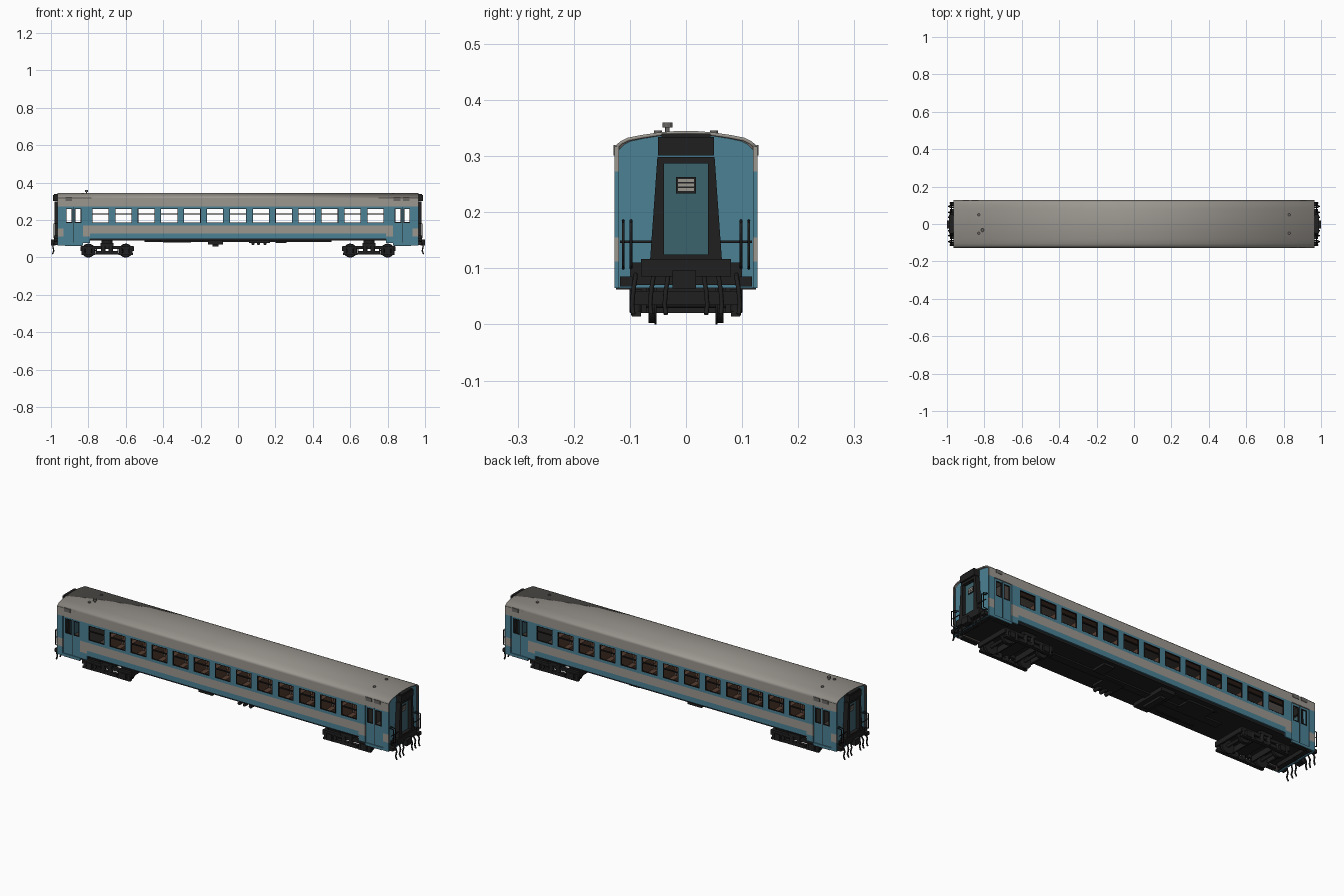
import bpy, bmesh, math
from mathutils import Matrix, Vector

if "Cube" in bpy.data.objects:
    bpy.data.objects.remove(bpy.data.objects["Cube"])

def mat(name, r, g, b):
    m = bpy.data.materials.new(name)
    m.diffuse_color = (r, g, b, 1)
    m.use_nodes = True
    m.node_tree.nodes["Principled BSDF"].inputs["Base Color"].default_value = m.diffuse_color
    return m

BLUE = mat("blue paint", 0.07, 0.22, 0.30)
GREY = mat("warm grey paint", 0.33, 0.31, 0.28)
TEAL = mat("dark teal", 0.045, 0.125, 0.155)
BLACK = mat("black steel", 0.014, 0.014, 0.015)
INNER = mat("dark interior", 0.05, 0.042, 0.037)
BROWN = mat("seat brown", 0.09, 0.045, 0.028)
VENT = mat("vent grey", 0.14, 0.135, 0.125)
SIGNS = (-1, 1)

def finish(name, bm, mats, smooth=False, shell=None, shift=0, recalc=True):
    if recalc:
        bmesh.ops.recalc_face_normals(bm, faces=bm.faces[:])
    me = bpy.data.meshes.new(name)
    bm.to_mesh(me)
    bm.free()
    for m in mats:
        me.materials.append(m)
    ob = bpy.data.objects.new(name, me)
    bpy.context.collection.objects.link(ob)
    if smooth:
        bpy.ops.object.select_all(action='DESELECT')
        ob.select_set(True)
        bpy.context.view_layer.objects.active = ob
        bpy.ops.object.shade_smooth_by_angle(angle=math.radians(35))
    if shell:
        mod = ob.modifiers.new("shell", 'SOLIDIFY')
        mod.thickness, mod.offset, mod.material_offset = shell, -1, shift
    return ob

def box(bm, x0, x1, y0, y1, z0, z1):
    c = Vector(((x0 + x1) / 2, (y0 + y1) / 2, (z0 + z1) / 2))
    s = Matrix.Diagonal((abs(x1 - x0), abs(y1 - y0), abs(z1 - z0), 1))
    bmesh.ops.create_cube(bm, size=1, matrix=Matrix.Translation(c) @ s)

def cyl(bm, c, r, h, axis='Z', n=20):
    rot = {'Z': Matrix(), 'Y': Matrix.Rotation(math.pi / 2, 4, 'X'), 'X': Matrix.Rotation(math.pi / 2, 4, 'Y')}[axis]
    bmesh.ops.create_cone(bm, cap_ends=True, segments=n, radius1=r, radius2=r, depth=h,
                          matrix=Matrix.Translation(c) @ rot)

def panel(name, s, y, xs, zs, rule, mats, shell):
    """Upright wall of grid cells; rule(x, z) gives the material index or None for a hole."""
    bm = bmesh.new()
    V = [[bm.verts.new((x, s * y, z)) for z in zs] for x in xs]
    for i in range(len(xs) - 1):
        for j in range(len(zs) - 1):
            k = rule((xs[i] + xs[i + 1]) / 2, (zs[j] + zs[j + 1]) / 2)
            if k is not None:
                q = [V[i][j], V[i + 1][j], V[i + 1][j + 1], V[i][j + 1]]
                bm.faces.new(q if s < 0 else q[::-1]).material_index = k
    bmesh.ops.delete(bm, geom=[v for v in bm.verts if not v.link_faces], context='VERTS')
    finish(name, bm, mats, shell=shell, shift=2, recalc=False)

def tubes(name, paths, r, m):
    cu = bpy.data.curves.new(name, 'CURVE')
    cu.dimensions, cu.bevel_depth, cu.bevel_resolution = '3D', r, 1
    for p in paths:
        sp = cu.splines.new('POLY')
        sp.points.add(len(p) - 1)
        for pt, co in zip(sp.points, p):
            pt.co = (*co, 1)
    cu.materials.append(m)
    ob = bpy.data.objects.new(name, cu)
    bpy.context.collection.objects.link(ob)
    bpy.ops.object.select_all(action='DESELECT')
    ob.select_set(True)
    bpy.context.view_layer.objects.active = ob
    bpy.ops.object.convert(target='MESH')

# Side walls with window and door openings
WX = [-0.735 + 0.1225 * i for i in range(13)]
HW, Z0, Z1 = 0.046, 0.185, 0.263
D0, D1 = 0.83, 0.932
xs = sorted({round(w + d, 4) for w in WX for d in (-HW, HW)} | {s * v for s in SIGNS for v in (0.79, D0, D1, 0.965)})
zs = [0.065, 0.078, 0.1, 0.112, 0.128, 0.155, 0.171, Z0, Z1, 0.273, 0.317]

def wall_rule(x, z):
    a = abs(x)
    if D0 < a < D1 and 0.078 < z < 0.273:
        return None
    if Z0 < z < Z1 and any(abs(x - w) < HW for w in WX):
        return None
    if (a < 0.79 and z < 0.1) or (a < D0 and z < 0.078):
        return None
    if z > 0.273:
        return 1
    if a < 0.79:
        return int(0.128 < z < 0.171)
    if a < D0:
        return int(0.112 < z < 0.171)
    return int(a > D1 and 0.112 < z < 0.155)

LEAF = ((0.838, 0.873), (0.885, 0.92))
def door_rule(x, z):
    return None if Z0 < z < Z1 and any(a < abs(x) < b for a, b in LEAF) else 0

for s in SIGNS:
    panel("side_wall", s, 0.127, xs, zs, wall_rule, [BLUE, GREY, INNER, INNER], 0.008)
    for e in SIGNS:
        dx = sorted(e * v for v in (D0, *LEAF[0], *LEAF[1], D1))
        panel("side_door", s, 0.122, dx, [0.078, Z0, Z1, 0.273], door_rule, [BLUE, GREY, INNER, INNER], 0.005)

# Roof and end walls share one arch profile
half = [(0.127, 0.317), (0.117, 0.3265), (0.105, 0.3325), (0.08, 0.3375), (0.05, 0.342), (0.025, 0.3442)]
arch = [(-y, z) for y, z in half] + [(0, 0.345)] + half[::-1]
bm = bmesh.new()
rows = [(bm.verts.new((-0.965, y, z)), bm.verts.new((0.965, y, z))) for y, z in arch]
for a, b in zip(rows, rows[1:]):
    bm.faces.new((a[0], a[1], b[1], b[0]))
finish("roof", bm, [GREY, INNER], smooth=True, shell=0.006, shift=1, recalc=False)

ring = [(-0.127, 0.065), (-0.127, 0.273)] + arch + [(0.127, 0.273), (0.127, 0.065)]
for e in SIGNS:
    bm = bmesh.new()
    out = [bm.verts.new((e * 0.965, y, z)) for y, z in ring]
    ins = [bm.verts.new((e * 0.957, y * 0.945, z - 0.006 if z > 0.28 else z)) for y, z in ring]
    for i in range(len(ring)):
        j = (i + 1) % len(ring)
        f = bm.faces.new((out[i], out[j], ins[j], ins[i]))
        f.material_index = int(f.calc_center_median().z > 0.28)
    bm.faces.new(ins)
    finish("end_wall", bm, [BLUE, GREY])

# Window frames with a middle bar, and door window frames
bm, dm = bmesh.new(), bmesh.new()
def frame(b, x0, x1, y0, y1, t, bar):
    for z in (Z0, Z1 - t):
        box(b, x0, x1, y0, y1, z, z + t)
    for x in (x0, x1 - t):
        box(b, x, x + t, y0, y1, Z0, Z1)
    if bar:
        box(b, x0, x1, y0, y1, 0.231, 0.236)
for s in SIGNS:
    for w in WX:
        frame(bm, w - HW, w + HW, s * 0.12, s * 0.1275, 0.003, True)
    for e in SIGNS:
        for a, b in LEAF:
            frame(dm, min(e * a, e * b), max(e * a, e * b), s * 0.118, s * 0.1235, 0.004, False)
        box(dm, e * 0.88, e * 0.878, s * 0.12, s * 0.1232, 0.08, 0.27)
finish("window_frames", bm, [BLACK])
finish("door_window_frames", dm, [BLACK])

# Interior: floor, partitions, seats, luggage rails
bm = bmesh.new()
box(bm, -0.95, 0.95, -0.117, 0.117, 0.118, 0.125)
for e in SIGNS:
    box(bm, e * 0.80, e * 0.806, -0.117, 0.117, 0.12, 0.325)
finish("floor_and_partitions", bm, [INNER])
bm = bmesh.new()
for i in range(14):
    x = -0.79625 + 0.1225 * i
    for s in SIGNS:
        if 0 < i < 13:
            box(bm, x - 0.013, x + 0.013, s * 0.025, s * 0.115, 0.125, 0.225)
            box(bm, x - 0.04, x + 0.04, s * 0.025, s * 0.115, 0.145, 0.16)
for s in SIGNS:
    box(bm, -0.8, 0.8, s * 0.085, s * 0.118, 0.266, 0.27)
finish("seats", bm, [BROWN])

# Roof fittings and wall vents
bm = bmesh.new()
cyl(bm, (-0.81, -0.033, 0.348), 0.004, 0.014)
cyl(bm, (-0.81, -0.033, 0.3555), 0.009, 0.009, n=12)
for e in SIGNS:
    for s in SIGNS:
        cyl(bm, (e * 0.83, s * 0.05, 0.343), 0.007, 0.005, n=12)
    for x in (-0.905, 0.85, 0.9):
        box(bm, -e * x - 0.018, -e * x + 0.018, e * 0.126, e * 0.129, 0.301, 0.32)
finish("vents", bm, [VENT])

# Gangway at each end: tapered frame, hood, door and door window
for e in SIGNS:
    bm = bmesh.new()
    o = [(-0.064, 0.115), (-0.051, 0.298), (0.051, 0.298), (0.064, 0.115)]
    n = [(-0.039, 0.125), (-0.039, 0.287), (0.039, 0.287), (0.039, 0.125)]
    L = [[bm.verts.new((e * x, y, z)) for y, z in p] for x, p in ((0.95, o), (0.982, o), (0.982, n), (0.95, n))]
    for a in range(4):
        for i in range(4):
            j, b = (i + 1) % 4, (a + 1) % 4
            bm.faces.new((L[a][i], L[a][j], L[b][j], L[b][i]))
    box(bm, e * 0.95, e * 0.988, -0.05, 0.05, 0.301, 0.334)
    box(bm, e * 0.95, e * 0.984, -0.044, 0.044, 0.334, 0.34)
    box(bm, e * 0.95, e * 0.985, -0.08, 0.08, 0.085, 0.117)
    box(bm, e * 0.95, e * 0.967, -0.018, 0.018, 0.233, 0.263)
    finish("gangway", bm, [BLACK])
    bm = bmesh.new()
    box(bm, e * 0.95, e * 0.964, -0.04, 0.04, 0.124, 0.288)
    finish("gangway_door", bm, [TEAL])
    bm = bmesh.new()
    for z in (0.238, 0.246, 0.254):
        box(bm, e * 0.96, e * 0.968, -0.014, 0.014, z, z + 0.005)
    finish("gangway_door_window", bm, [GREY])

# End grab rails, hoses and coupler
rails, hoses = [], []
bm = bmesh.new()
for e in SIGNS:
    for s in SIGNS:
        for y in (0.098, 0.112):
            rails.append([(e * x, s * y, z) for x, z in ((0.957, 0.185), (0.985, 0.18), (0.985, 0.105), (0.957, 0.1))])
        rails.append([(e * 0.975, s * 0.06, 0.147), (e * 0.975, s * 0.118, 0.147)])
        for y in (0.032, 0.058, 0.09):
            hoses.append([(e * x, s * (y + d), z) for x, d, z in
                          ((0.955, 0, 0.09), (0.98, 0, 0.085), (0.99, 0.004, 0.06), (0.985, 0.006, 0.035), (0.992, 0.004, 0.018))])
        box(bm, e * 0.95, e * 0.985, s * 0.095, s * 0.118, 0.068, 0.085)
    box(bm, e * 0.93, e * 0.962, -0.1, 0.1, 0.07, 0.11)
    box(bm, e * 0.93, e * 0.985, -0.013, 0.013, 0.068, 0.092)
    box(bm, e * 0.975, e * 1.0, -0.024, 0.018, 0.064, 0.096)
finish("coupler_and_headstock", bm, [BLACK])
tubes("end_grab_rails", rails, 0.0025, BLACK)
tubes("end_hoses", hoses, 0.004, BLACK)

# Underframe with hanging equipment
bm = bmesh.new()
box(bm, -0.95, 0.95, -0.117, 0.117, 0.09, 0.119)
for x0, x1, y0, y1, z in ((-0.16, -0.08, -0.1, 0.1, 0.07), (-0.135, -0.105, -0.06, 0.06, 0.058), (0.06, 0.17, -0.09, 0.0, 0.078),
                          (0.2, 0.26, 0.02, 0.1, 0.078), (-0.4, -0.25, 0.0, 0.09, 0.08), (-0.5, 0.5, -0.02, 0.02, 0.082)):
    box(bm, x0, x1, y0, y1, z, 0.092)
for x in (0.08, 0.11, 0.145):
    cyl(bm, (x, -0.085, 0.075), 0.009, 0.04, 'Y', 12)
for e in SIGNS:
    for s in SIGNS:
        box(bm, e * 0.835, e * 0.925, s * 0.1, s * 0.125, 0.062, 0.07)
finish("underframe", bm, [BLACK])
tubes("brake_pipes", [[(-0.42, s * 0.08, 0.092), (-0.41, s * 0.08, 0.084), (-0.2, s * 0.08, 0.084), (-0.19, s * 0.08, 0.092)]
                      for s in SIGNS], 0.003, BLACK)

# Two four-wheel bogies
for e in SIGNS:
    c = e * 0.70
    bm, wm = bmesh.new(), bmesh.new()
    for s in SIGNS:
        box(bm, c - 0.14, c + 0.14, s * 0.078, s * 0.094, 0.045, 0.062)
        box(bm, c - 0.06, c + 0.06, s * 0.08, s * 0.098, 0.016, 0.034)
        box(bm, c - 0.035, c + 0.035, s * 0.07, s * 0.1, 0.06, 0.078)
        box(bm, c + s * 0.132, c + s * 0.143, -0.094, 0.094, 0.035, 0.06)
        for x in (c - 0.02, c + 0.02):
            cyl(bm, (x, s * 0.089, 0.046), 0.012, 0.05, n=12)
        for a in SIGNS:
            x = c + a * 0.1
            box(bm, x - 0.016, x + 0.016, s * 0.07, s * 0.1, 0.02, 0.05)
            box(bm, x - 0.038, x + 0.038, s * 0.08, s * 0.096, 0.014, 0.024)
            for d in (-0.027, 0.027):
                cyl(bm, (x + d, s * 0.088, 0.036), 0.009, 0.03, n=12)
            cyl(wm, (x, s * 0.061, 0.037), 0.034, 0.012, 'Y', 28)
            cyl(wm, (x, s * 0.0545, 0.037), 0.037, 0.004, 'Y', 28)
            box(bm, x - a * 0.045, x - a * 0.038, -0.07, 0.07, 0.02, 0.05)
            if s > 0:
                cyl(wm, (x, 0, 0.037), 0.008, 0.18, 'Y', 14)
    box(bm, c - 0.03, c + 0.03, -0.09, 0.09, 0.045, 0.075)
    cyl(bm, (c, 0, 0.08), 0.03, 0.03, n=20)
    finish("bogie_frame", bm, [BLACK], smooth=True)
    finish("bogie_wheels", wm, [BLACK], smooth=True)
